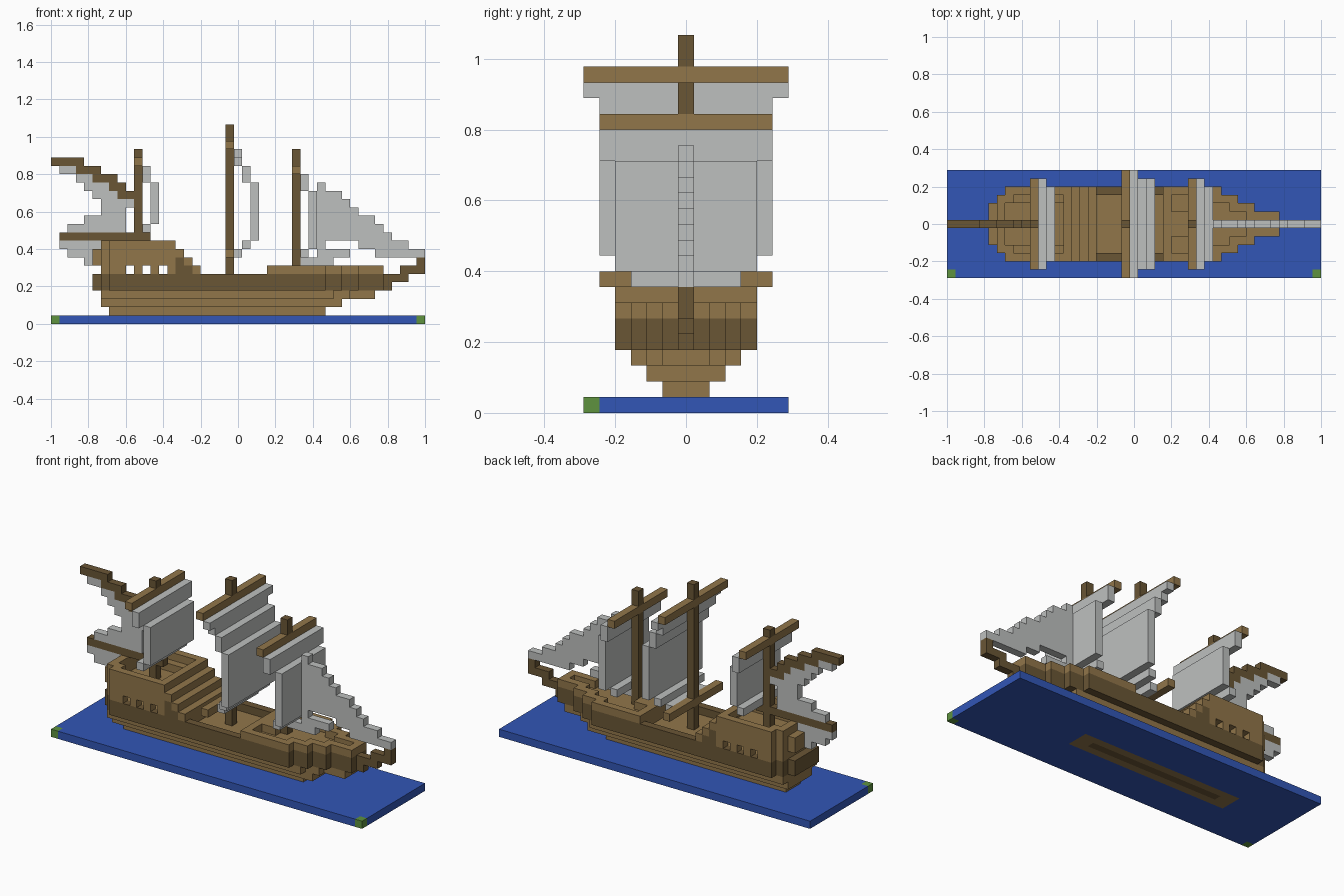
import bpy, bmesh
from mathutils import Vector

if "Cube" in bpy.data.objects:
    bpy.data.objects.remove(bpy.data.objects["Cube"], do_unlink=True)

U = 2 / 45          # size of one block
cells = {}          # (i, j, k) -> (part, colour); later blocks replace earlier ones


def linear(c):
    c /= 255
    return c / 12.92 if c < 0.04045 else ((c + 0.055) / 1.055) ** 2.4


def material(name, r, g, b):
    m = bpy.data.materials.new(name)
    col = (linear(r), linear(g), linear(b), 1)
    m.use_nodes = True
    m.diffuse_color = col
    m.node_tree.nodes["Principled BSDF"].inputs["Base Color"].default_value = col
    return m


MATS = {
    "wood": material("wood brown", 145, 118, 74),
    "dark": material("dark wood", 106, 86, 53),
    "sail": material("sail grey", 190, 192, 191),
    "sea": material("sea blue", 50, 86, 182),
    "green": material("corner green", 94, 146, 62),
}


def fill(part, colour, i0, i1, k0, k1, half=0):
    """Fill a block symmetric about the centre line."""
    for i in range(i0, i1 + 1):
        for j in range(-half, half + 1):
            for k in range(k0, k1 + 1):
                cells[i, j, k] = (part, colour)


def carve(i0, i1, k0, k1, half):
    for i in range(i0, i1 + 1):
        for j in range(-half, half + 1):
            for k in range(k0, k1 + 1):
                cells.pop((i, j, k), None)


def beam(i):
    """Half width of the deck at station i."""
    if i < 7:
        return i - 3
    for end, half in ((32, 4), (34, 3), (36, 2), (39, 1)):
        if i <= end:
            return half
    return 0


def layer(part, colour, i0, i1, k, cap=4, shift=0):
    for i in range(i0, i1 + 1):
        fill(part, colour, i, i, k, k, min(cap, beam(i + shift)))


def rail(part, colour, i0, i1, k):
    """Wall one block thick along the deck edge."""
    for i in range(i0, i1 + 1):
        inner = min(beam(i - 1), beam(i + 1)) if i0 < i < i1 else 0
        for j in range(-beam(i), beam(i) + 1):
            if abs(j) >= min(beam(i), inner) or i in (i0, i1):
                cells[i, j, k] = (part, colour)


# Sea slab with marked front corners and the keel showing underneath
fill("sea", "sea", 0, 44, 0, 0, 6)
for i in (0, 44):
    cells[i, -6, 0] = ("sea", "green")
fill("keel", "wood", 8, 30, 0, 0, 1)
fill("keel", "dark", 10, 28, 0, 0)

# Hull, stepping out towards the deck
layer("hull", "wood", 7, 32, 1, 1)
layer("hull", "wood", 6, 34, 2, 2, 2)
layer("hull", "wood", 6, 38, 3, 3, 1)
layer("hull", "dark", 5, 40, 4)
layer("hull", "dark", 5, 40, 5)
for i in range(8, 37):
    fill("deck", "wood", i, i, 4, 5, max(0, min(beam(i - 1), beam(i + 1)) - 1))
carve(18, 25, 5, 5, 3)

# Bow stem
fill("stem", "dark", 40, 42, 5, 5)
fill("stem", "dark", 42, 44, 6, 6)
fill("stem", "dark", 44, 44, 7, 7)

# Forecastle rail
rail("forecastle", "wood", 26, 39, 6)
fill("forecastle", "wood", 26, 28, 6, 6, 1)

# Stern castle with window holes, deck and rail
rail("stern_castle", "wood", 6, 17, 6)
layer("stern_castle", "wood", 5, 16, 7)
layer("stern_castle", "wood", 5, 15, 8)
carve(7, 14, 8, 8, 2)
rail("stern_castle", "wood", 6, 14, 9)
for i in (9, 11, 13):
    for j in (-4, 4):
        cells.pop((i, j, 6), None)
for j in (-4, 4):
    for i, k in ((15, 7), (15, 6), (16, 6)):
        cells[i, j, k] = ("stern_castle", "dark")

# Masts: station, foot, top
for name, i, foot, top in (("mizzen", 10, 8, 20), ("main", 21, 5, 23), ("fore", 29, 6, 20)):
    fill(name + "_mast", "dark", i, i, foot, top)

# Yards: station, height, half length
for name, i, k, half in (("mizzen_yard", 10, 19, 5), ("main_yard", 21, 21, 6),
                         ("main_lower_yard", 21, 8, 5), ("fore_yard", 29, 18, 5)):
    fill(name, "wood", i, i, k, k, half)

# Square sails: station, lowest block, highest block, half width
SQUARE = {
    "mizzen_sail": ((11, 17, 18, 5), (12, 12, 16, 4), (11, 11, 11, 4)),
    "main_sail": ((22, 20, 20, 6), (22, 19, 19, 5), (23, 17, 18, 5),
                  (24, 10, 16, 5), (23, 9, 9, 4), (22, 8, 8, 3)),
    "fore_sail": ((30, 16, 17, 5), (31, 9, 15, 4), (30, 8, 8, 3)),
}
for name, strips in SQUARE.items():
    for i, low, high, half in strips:
        fill(name, "sail", i, i, low, high, half)

# Jib running down to the stem
for n, top in enumerate((16, 15, 15, 14, 13, 12, 12, 11, 10, 9, 9, 8, 8)):
    i = 32 + n
    low = 10 if i < 37 else 9 if i < 39 else 8
    fill("jib", "sail", i, i, low, top)
fill("jib", "sail", 32, 32, 8, 9)
fill("jib", "sail", 33, 35, 8, 8)
fill("jib", "sail", 30, 33, 7, 7)

# Stern sail: height, first and last station
for k, a, b in ((18, 1, 2), (17, 3, 4), (16, 4, 6), (15, 5, 7), (14, 6, 9), (13, 6, 8),
                (12, 4, 8), (11, 2, 8), (9, 1, 5), (8, 2, 4), (7, 4, 4)):
    fill("stern_sail", "sail", a, b, k, k)

# Gaff and boom carrying the stern sail
for k, a, b in ((19, 0, 3), (18, 3, 5), (17, 5, 7), (16, 7, 8), (15, 8, 9)):
    fill("gaff", "dark", a, b, k, k)
fill("boom", "dark", 1, 11, 10, 10)


def build(part):
    """Skin the blocks of one part, leaving out hidden faces."""
    colours = sorted({c for p, c in cells.values() if p == part})
    bm = bmesh.new()
    for (i, j, k), (p, colour) in cells.items():
        if p != part:
            continue
        centre = Vector(((i - 22) * U, j * U, (k + 0.5) * U))
        for axis in range(3):
            for sign in (-1, 1):
                step = [0, 0, 0]
                step[axis] = sign
                if (i + step[0], j + step[1], k + step[2]) in cells:
                    continue
                n = Vector(step)
                u = Vector([float(a == (axis + 1) % 3) for a in range(3)])
                v = n.cross(u)
                corners = [centre + (n + u * s + v * t) * U / 2
                           for s, t in ((-1, -1), (1, -1), (1, 1), (-1, 1))]
                face = bm.faces.new([bm.verts.new(c) for c in corners])
                face.material_index = colours.index(colour)
    bmesh.ops.remove_doubles(bm, verts=bm.verts, dist=U / 100)
    bmesh.ops.dissolve_limit(bm, angle_limit=0.01, verts=bm.verts, edges=bm.edges,
                             delimit={"MATERIAL"})
    mesh = bpy.data.meshes.new(part)
    bm.to_mesh(mesh)
    bm.free()
    for c in colours:
        mesh.materials.append(MATS[c])
    bpy.context.collection.objects.link(bpy.data.objects.new(part, mesh))


for part in sorted({p for p, c in cells.values()}):
    build(part)
